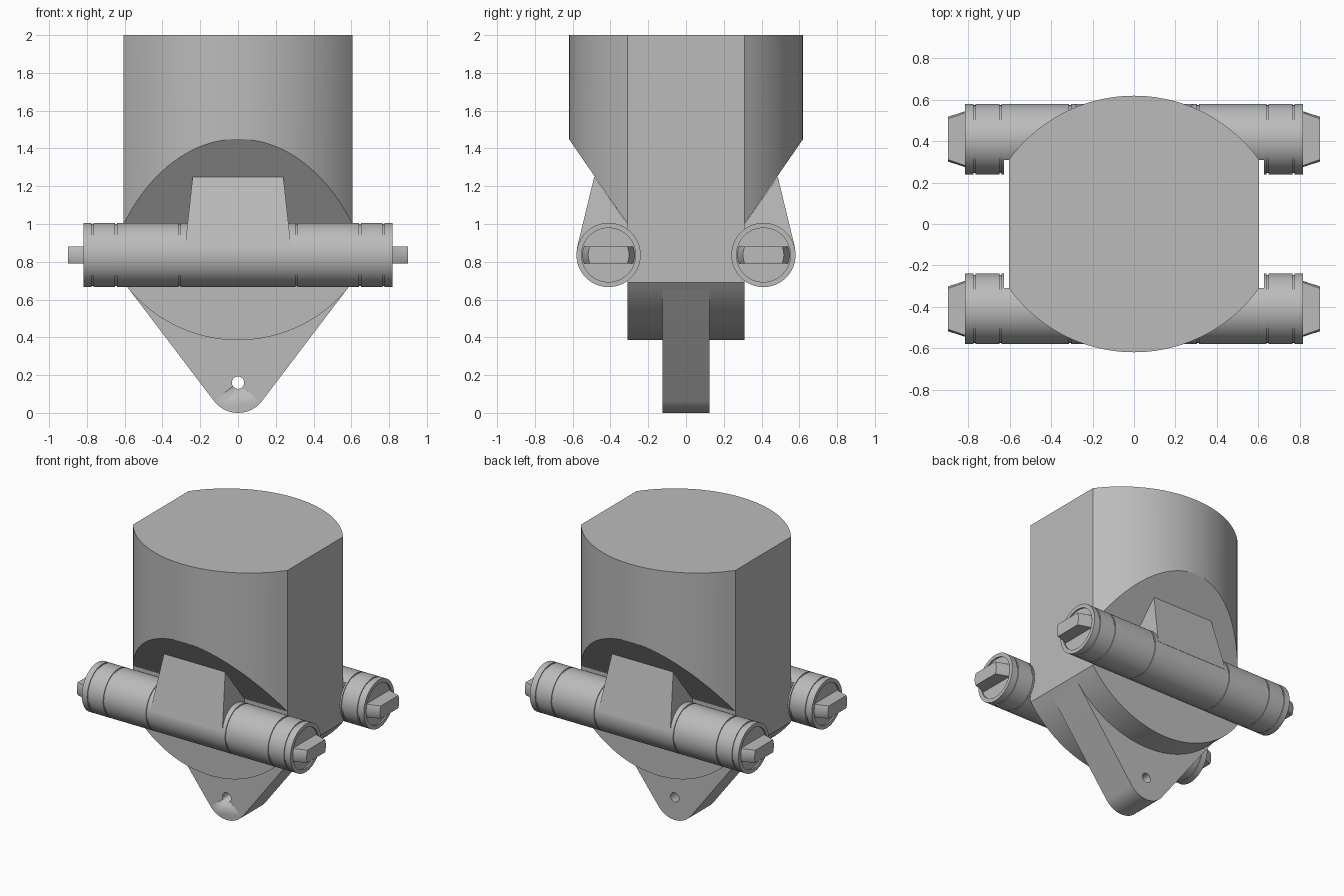
import bpy, bmesh, math
from mathutils import Vector

cube = bpy.data.objects.get("Cube")
if cube:
    bpy.data.objects.remove(cube, do_unlink=True)

GREY = (0.5, 0.5, 0.5, 1)
mat = bpy.data.materials.new("plain grey")
mat.use_nodes = True
mat.diffuse_color = GREY
mat.node_tree.nodes["Principled BSDF"].inputs["Base Color"].default_value = GREY

HALF_W, SLAB, BULGE = 0.605, 0.31, 0.62      # half width, slab half depth, bulge depth
TUBE_Y, TUBE_Z, TUBE_R = 0.41, 0.836, 0.17


def finish(bm, name, smooth=True):
    bmesh.ops.recalc_face_normals(bm, faces=bm.faces)
    me = bpy.data.meshes.new(name)
    bm.to_mesh(me)
    bm.free()
    ob = bpy.data.objects.new(name, me)
    bpy.context.collection.objects.link(ob)
    me.materials.append(mat)
    if smooth:
        bpy.ops.object.select_all(action='DESELECT')
        ob.select_set(True)
        bpy.context.view_layer.objects.active = ob
        bpy.ops.object.shade_smooth_by_angle(angle=math.radians(25))
    return ob


def prism(points, direction):
    """Closed outline pushed along a direction."""
    bm = bmesh.new()
    face = bm.faces.new([bm.verts.new(p) for p in points])
    ext = bmesh.ops.extrude_face_region(bm, geom=[face], use_keep_orig=True)
    verts = [v for v in ext["geom"] if isinstance(v, bmesh.types.BMVert)]
    bmesh.ops.translate(bm, verts=verts, vec=direction)
    return bm


def slice_off(bm, point, normal):
    """Remove everything on the normal's side of a plane and cap the cut."""
    geom = bm.verts[:] + bm.edges[:] + bm.faces[:]
    cut = bmesh.ops.bisect_plane(bm, geom=geom, plane_co=point, plane_no=normal, clear_outer=True)
    edges = [e for e in cut["geom_cut"] if isinstance(e, bmesh.types.BMEdge)]
    bmesh.ops.contextual_create(bm, geom=edges)


def boolean(ob, cutter, operation):
    mod = ob.modifiers.new(operation, 'BOOLEAN')
    mod.operation, mod.object, mod.solver = operation, cutter, 'EXACT'
    bpy.context.view_layer.objects.active = ob
    bpy.ops.object.modifier_apply(modifier=mod.name)
    bpy.data.objects.remove(cutter, do_unlink=True)


def arc(half, rise, steps=40):
    """Points (u, v) of a circular arc from +half to -half, bulging by rise."""
    r = (half * half + rise * rise) / (2 * rise)
    a = math.asin(half / r)
    return [(r * math.sin(t), r * math.cos(t) - r + rise)
            for t in (a - 2 * a * i / steps for i in range(steps + 1))]


# Body: flat sided slab with a rounded underside
outline = [(-HALF_W, -SLAB, 2), (HALF_W, -SLAB, 2)]
outline += [(u, -SLAB, 0.69 - v) for u, v in arc(HALF_W, 0.305)]
body = finish(prism(outline, (0, 2 * SLAB, 0)), "body", False)

# Body: curved front and back bulges, sloped underneath
for s in (-1, 1):
    bm = prism([(u, s * (SLAB + v), 0.8) for u, v in arc(HALF_W, BULGE - SLAB)], (0, 0, 1.2))
    slice_off(bm, (0, s * SLAB, 1.0), Vector((0, s * 0.45, -0.31)))
    boolean(body, finish(bm, "bulge", False), 'UNION')
bpy.ops.object.select_all(action='DESELECT')
body.select_set(True)
bpy.context.view_layer.objects.active = body
bpy.ops.object.shade_smooth_by_angle(angle=math.radians(25))

# Hanging tab with rounded tip and pin hole
tip_z, tip_r = 0.16, 0.16
corner = Vector((0.6, 0.685 - tip_z))
tangent = math.atan2(corner.y, corner.x) - math.acos(tip_r / corner.length)
sweep = math.pi / 2 + tangent
outline = [(-corner.x, -0.125, 0.685), (corner.x, -0.125, 0.685)]
for i in range(25):
    a = tangent - 2 * sweep * i / 24
    outline.append((tip_r * math.cos(a), -0.125, tip_z + tip_r * math.sin(a)))
tab = finish(prism(outline, (0, 0.25, 0)), "hanging_tab")
hole = [(0.033 * math.cos(i * math.tau / 24), -0.3, tip_z + 0.033 * math.sin(i * math.tau / 24))
        for i in range(24)]
boolean(tab, finish(prism(hole, (0, 0.6, 0)), "hole_cutter"), 'DIFFERENCE')

# Lathe profile for one half of a tube: grooves, then a recessed end
profile = []
for g in (0.31, 0.645, 0.77):
    profile += [(g - 0.005, TUBE_R), (g - 0.005, TUBE_R - 0.006),
                (g + 0.005, TUBE_R - 0.006), (g + 0.005, TUBE_R)]
profile += [(0.817, TUBE_R), (0.817, 0.143), (0.807, 0.143), (0.807, 0)]
profile = [(-x, r) for x, r in reversed(profile)] + profile

for s, side in ((-1, "front"), (1, "back")):
    y = s * TUBE_Y
    # Grooved tube, notched where it sits against the body
    bm = bmesh.new()
    verts = [bm.verts.new((x, y, TUBE_Z + r)) for x, r in profile]
    edges = [bm.edges.new(pair) for pair in zip(verts, verts[1:])]
    bmesh.ops.spin(bm, geom=verts + edges, cent=(0, y, TUBE_Z), axis=(1, 0, 0),
                   angle=math.tau, steps=64, use_duplicate=False)
    bmesh.ops.remove_doubles(bm, verts=bm.verts, dist=0.0001)
    tube = finish(bm, side + "_tube")
    notch = [(x, s * d, 0.5) for x, d in ((-0.628, 0), (0.628, 0), (0.628, SLAB), (-0.628, SLAB))]
    boolean(tube, finish(prism(notch, (0, 0, 0.7)), "notch_cutter", False), 'DIFFERENCE')

    # Tapered flat key on each tube end
    for e, end in ((-1, "right"), (1, "left")):
        bm = bmesh.new()
        bmesh.ops.create_cone(bm, cap_ends=True, segments=48, radius1=0.14, radius2=0.108, depth=0.1)
        for v in bm.verts:
            v.co = (e * (0.85 + v.co.z), y + v.co.y, TUBE_Z + v.co.x)
        for d in (-1, 1):
            slice_off(bm, (0, 0, TUBE_Z + d * 0.045), Vector((0, 0, d)))
        finish(bm, f"{side}_{end}_end_key")

    # Tapered bracket joining tube and sloped face
    side_profile = [(SLAB, TUBE_Z), (0.579, TUBE_Z + 0.03), (0.486, 1.25), (SLAB, 1.0)]
    bm = prism([(-0.4, s * d, z) for d, z in side_profile], (0.8, 0, 0))
    for d in (-1, 1):
        slice_off(bm, (d * 0.24, 0, 1.25), Vector((d * 0.31, 0, 0.034)))
    finish(bm, side + "_bracket", False)
